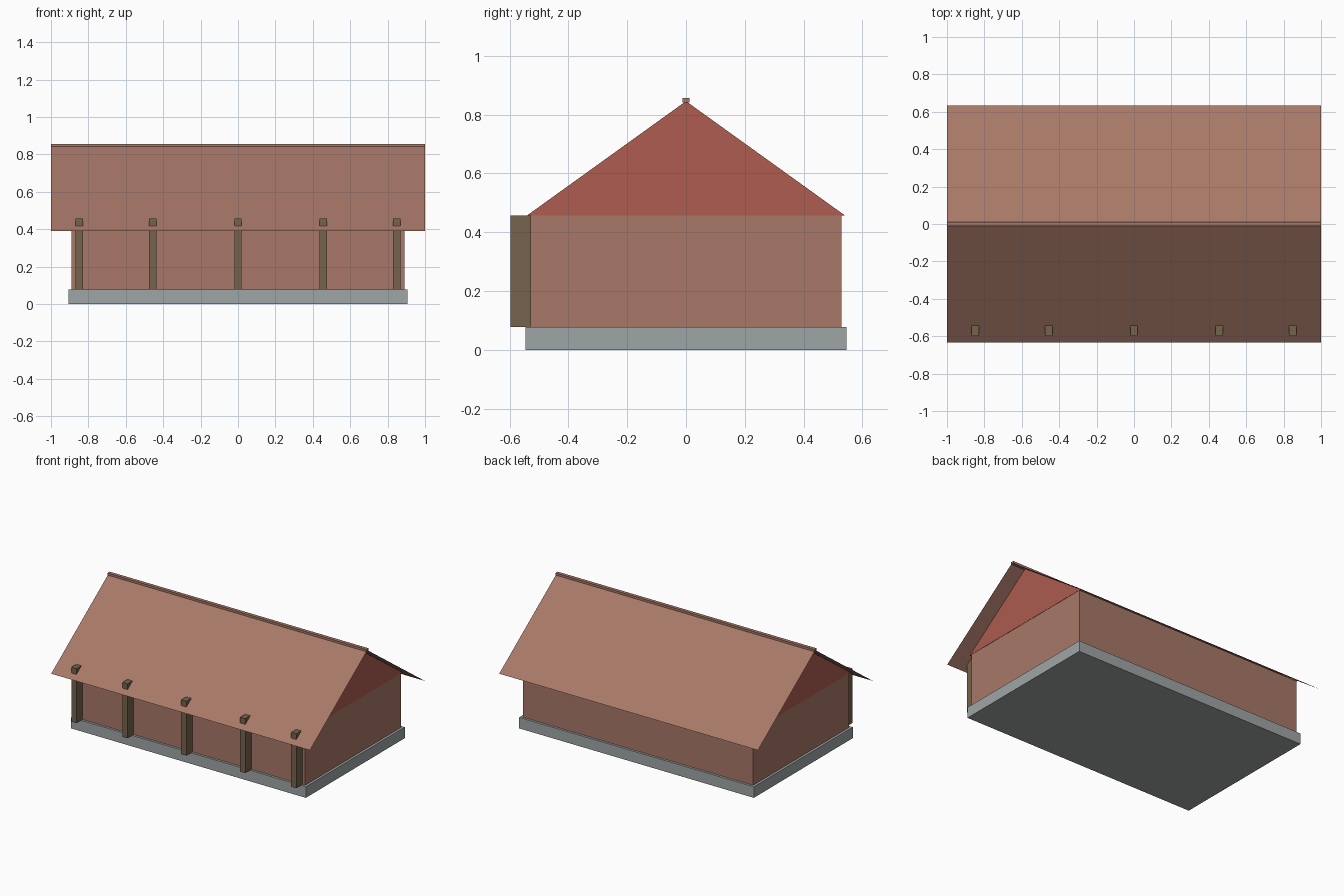
import bpy

if "Cube" in bpy.data.objects:
    bpy.data.objects.remove(bpy.data.objects["Cube"])


def material(name, rgb):
    m = bpy.data.materials.new(name)
    m.diffuse_color = (*rgb, 1.0)
    m.use_nodes = True
    m.node_tree.nodes["Principled BSDF"].inputs["Base Color"].default_value = m.diffuse_color
    return m


BRICK = material("brick_brown", (0.392, 0.188, 0.138))
RED = material("gable_red", (0.418, 0.107, 0.080))
WOOD = material("dark_wood", (0.178, 0.125, 0.072))
STONE = material("stone_grey", (0.347, 0.376, 0.376))


def mesh_object(name, verts, faces, mat):
    me = bpy.data.meshes.new(name)
    me.from_pydata(verts, [], faces)
    me.materials.append(mat)
    ob = bpy.data.objects.new(name, me)
    bpy.context.collection.objects.link(ob)
    return ob


def prism(name, profile, x0, x1, mat):
    """Extrude a counter-clockwise (y, z) profile along x."""
    n = len(profile)
    verts = [(x, y, z) for x in (x0, x1) for y, z in profile]
    faces = [tuple(reversed(range(n))), tuple(range(n, 2 * n))]
    faces += [(i, (i + 1) % n, n + (i + 1) % n, n + i) for i in range(n)]
    return mesh_object(name, verts, faces, mat)


def box(name, x0, x1, y0, y1, z0, z1, mat):
    return prism(name, [(y0, z0), (y1, z0), (y1, z1), (y0, z1)], x0, x1, mat)


BASE_TOP, WALL_TOP, RIDGE = 0.077, 0.457, 0.848
EAVE_Y, EAVE_Z = 0.634, 0.391

# Foundation and walls
box("foundation", -0.907, 0.907, -0.546, 0.546, 0.0, BASE_TOP, STONE)
box("walls", -0.89, 0.89, -0.53, 0.53, BASE_TOP, WALL_TOP, BRICK)

# Gable triangles at both ends
triangle = [(-0.541, WALL_TOP), (0.541, WALL_TOP), (0, RIDGE - 0.002)]
prism("gable_right", triangle, 0.882, 0.892, RED)
prism("gable_left", triangle, -0.892, -0.882, RED)

# Sheet roof with overhanging eaves, and its ridge cap
mesh_object("roof",
            [(-1, -EAVE_Y, EAVE_Z), (1, -EAVE_Y, EAVE_Z), (1, 0, RIDGE),
             (-1, 0, RIDGE), (1, EAVE_Y, EAVE_Z), (-1, EAVE_Y, EAVE_Z)],
            [(0, 1, 2, 3), (3, 2, 4, 5)], BRICK)
box("ridge_cap", -1, 1, -0.012, 0.012, 0.842, 0.857, BRICK)

# Front posts whose tops poke through the roof
for i, x in enumerate((-0.85, -0.455, 0.0, 0.455, 0.85)):
    box(f"front_post_{i + 1}", x - 0.02, x + 0.02, -0.598, -0.53,
        BASE_TOP, WALL_TOP, WOOD)
